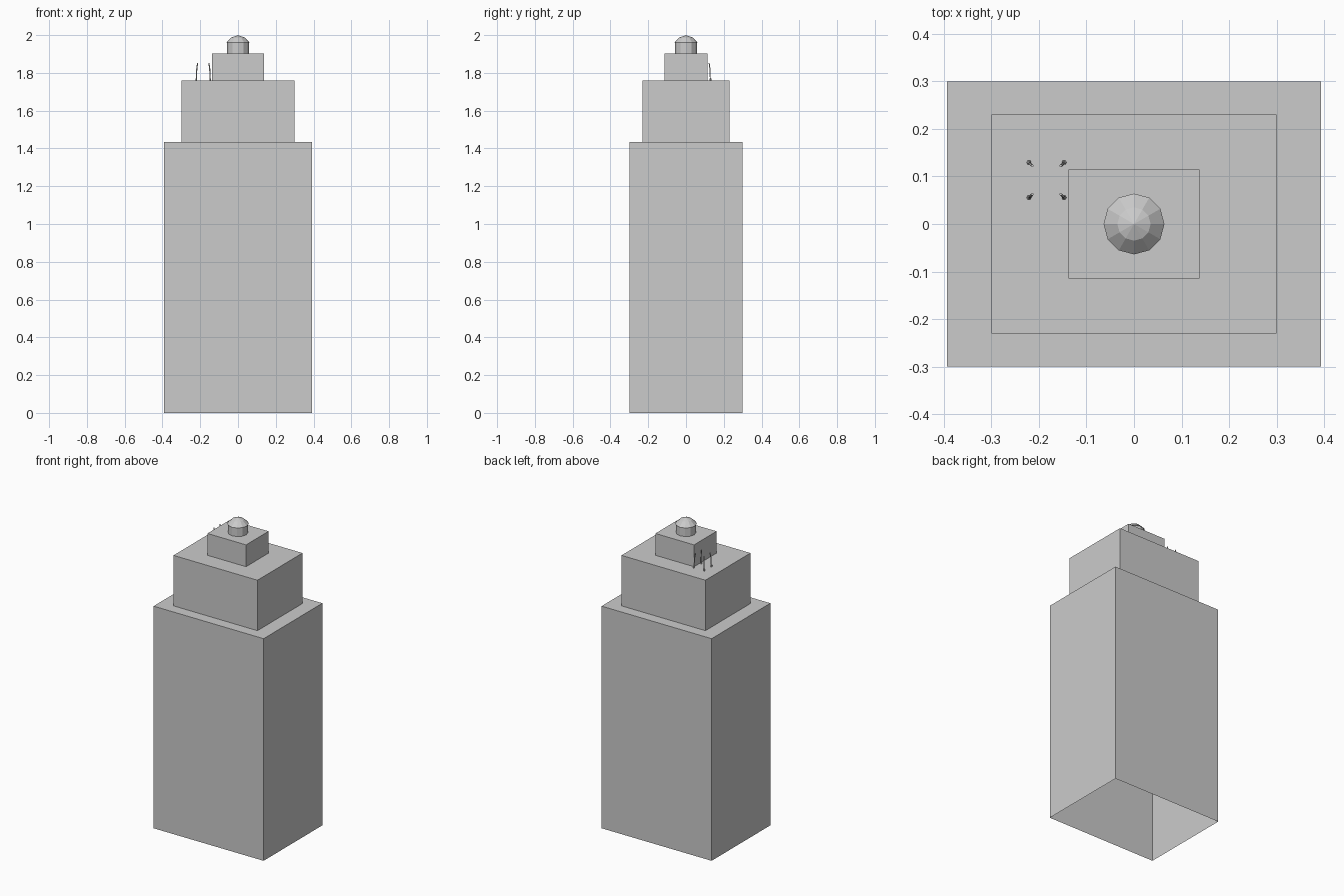
import bpy, bmesh, math
from mathutils import Vector

if "Cube" in bpy.data.objects:
    bpy.data.objects.remove(bpy.data.objects["Cube"])

grey = bpy.data.materials.new("concrete grey")
grey.diffuse_color = (0.6, 0.6, 0.6, 1)
grey.use_nodes = True
grey.node_tree.nodes["Principled BSDF"].inputs["Base Color"].default_value = grey.diffuse_color


def finish(name, bm, recalc=True):
    if recalc:
        bmesh.ops.recalc_face_normals(bm, faces=bm.faces)
    me = bpy.data.meshes.new(name)
    bm.to_mesh(me)
    bm.free()
    me.materials.append(grey)
    ob = bpy.data.objects.new(name, me)
    bpy.context.collection.objects.link(ob)
    return ob


def tier(name, hx, hy, z0, z1):
    """Box with an open underside."""
    bm = bmesh.new()
    bmesh.ops.create_cube(bm, size=1)
    for v in bm.verts:
        v.co = (v.co.x * 2 * hx, v.co.y * 2 * hy, z1 if v.co.z > 0 else z0)
    bottom = [f for f in bm.faces if f.normal.z < -0.9]
    bmesh.ops.delete(bm, geom=bottom, context='FACES_ONLY')
    # the open box keeps the outward normals of the cube
    finish(name, bm, recalc=False)


def rings(name, profile, sides, cap_top=False):
    """Stack of rings given as (centre x, centre y, z, radius); radius 0 is a tip."""
    bm = bmesh.new()
    prev = None
    for cx, cy, z, r in profile:
        if r == 0:
            cur = [bm.verts.new((cx, cy, z))]
        else:
            cur = [bm.verts.new((cx + r * math.cos(2 * math.pi * i / sides),
                                 cy + r * math.sin(2 * math.pi * i / sides), z))
                   for i in range(sides)]
        if prev:
            for i in range(sides):
                j = (i + 1) % sides
                if len(cur) == 1:
                    bm.faces.new((prev[i], prev[j], cur[0]))
                else:
                    bm.faces.new((prev[i], prev[j], cur[j], cur[i]))
        prev = cur
    if cap_top:
        bm.faces.new(prev)
    finish(name, bm, recalc=False)


# stepped tower
tier("tower_body", 0.393, 0.30, 0.0, 1.435)
tier("upper_tier", 0.30, 0.23, 1.435, 1.761)
tier("roof_house", 0.138, 0.115, 1.761, 1.902)

# tank with faceted domed roof
rings("tank_wall", [(0, 0, 1.902, 0.059), (0, 0, 1.96, 0.059)], 12)
rings("tank_roof", [(0, 0, 1.96, 0.059), (0, 0, 1.96, 0.064),
                    (0, 0, 1.987, 0.035), (0, 0, 2.0, 0)], 12)

# four slightly bent, inward leaning posts on the upper tier
cx, cy = -0.184, 0.0925
for sx, nx in ((-1, "left"), (1, "right")):
    for sy, ny in ((-1, "front"), (1, "back")):
        path = [(0.037, 1.761, 0.005), (0.037, 1.769, 0.005),
                (0.036, 1.772, 0.003), (0.0345, 1.82, 0.003),
                (0.030, 1.852, 0.003)]
        rings(f"post_{ny}_{nx}",
              [(cx + sx * d, cy + sy * d, z, r) for d, z, r in path], 6, cap_top=True)
